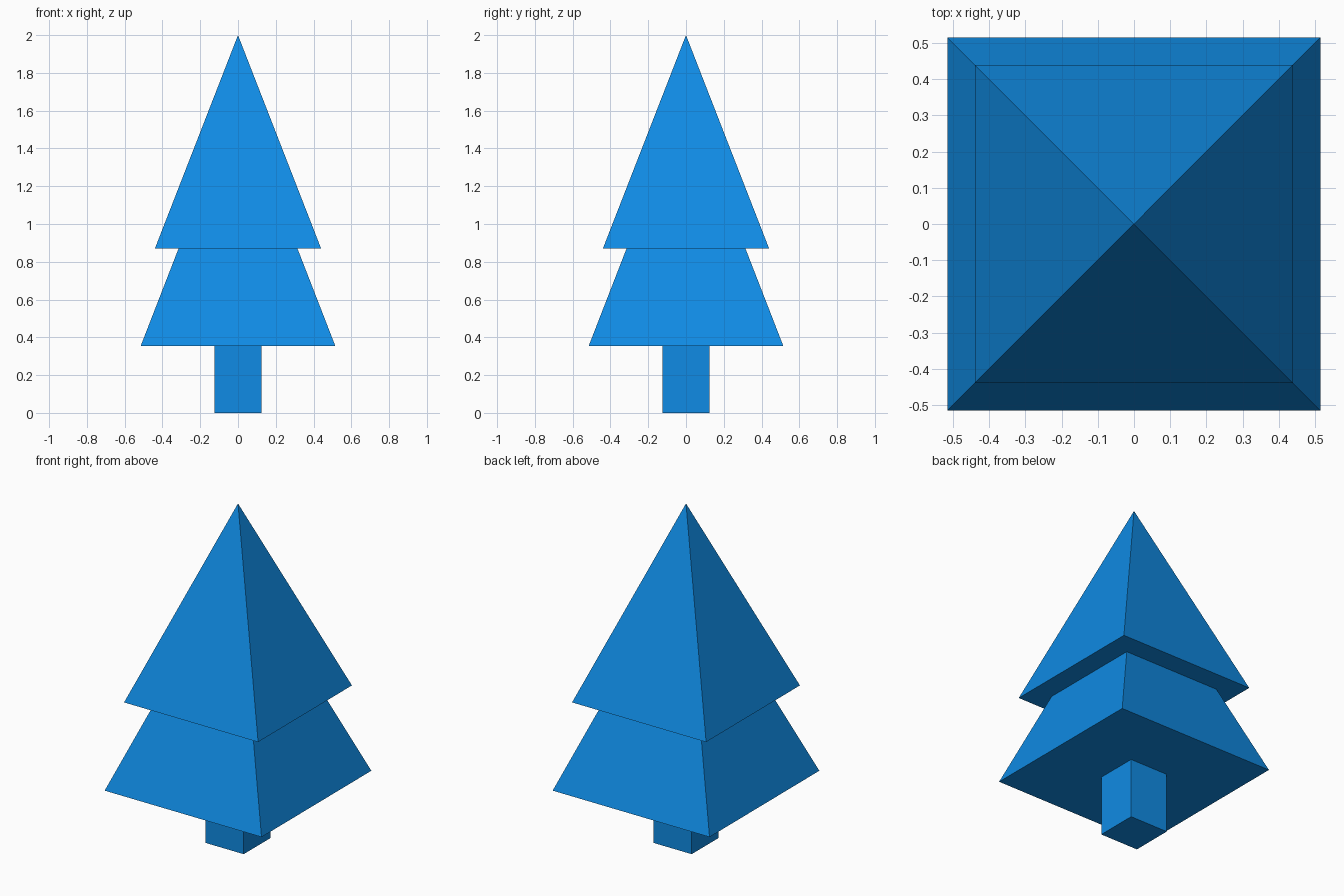
import bpy
from math import pi, sqrt

default = bpy.data.objects.get("Cube")
if default:
    bpy.data.objects.remove(default, do_unlink=True)

# Single blue used for the whole tree
blue = bpy.data.materials.new("bright blue")
blue.use_nodes = True
colour = (0.005, 0.26, 0.78, 1.0)
blue.diffuse_color = colour
blue.node_tree.nodes["Principled BSDF"].inputs["Base Color"].default_value = colour


def square_part(name, z_low, z_high, half_low, half_high):
    """Four-sided flat-shaded tier, aligned with the x and y axes."""
    bpy.ops.mesh.primitive_cone_add(
        vertices=4,
        radius1=half_low * sqrt(2),
        radius2=half_high * sqrt(2),
        depth=z_high - z_low,
        location=(0, 0, (z_low + z_high) / 2),
        rotation=(0, 0, pi / 4),
    )
    part = bpy.context.object
    bpy.ops.object.transform_apply(location=False, rotation=True, scale=True)
    part.name = part.data.name = name
    part.data.materials.append(blue)
    return part


# Trunk, then two pyramids of the same slope
square_part("trunk", 0.0, 0.36, 0.125, 0.125)
square_part("lower_branches", 0.355, 1.68, 0.515, 0.0)
square_part("upper_branches", 0.87, 2.0, 0.44, 0.0)
